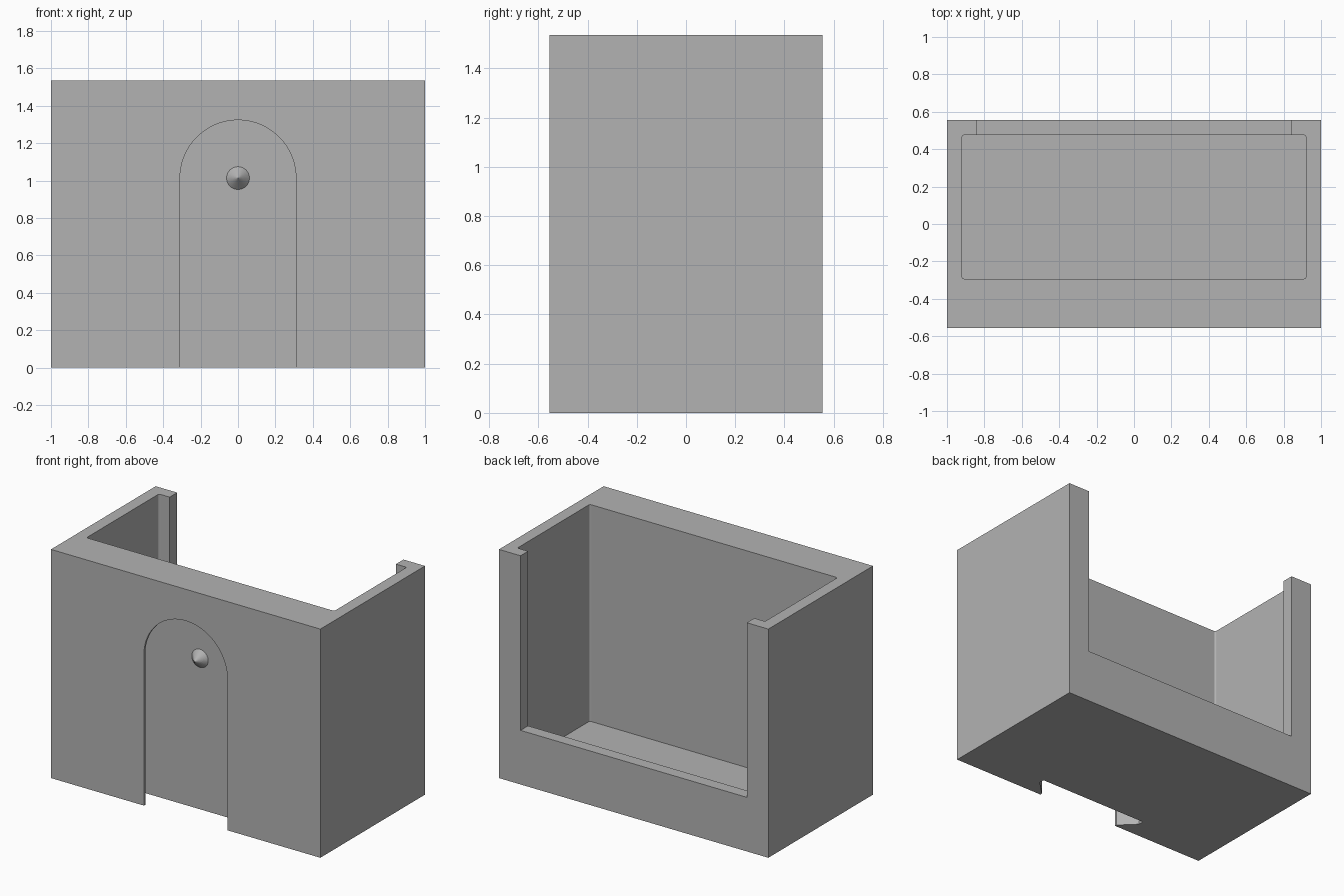
import bpy, bmesh, math

if "Cube" in bpy.data.objects:
    bpy.data.objects.remove(bpy.data.objects["Cube"])

W, D, H = 1.0, 0.555, 1.535      # half width, half depth, height
WALL = 0.08
FRONT_WALL = 0.262               # thick front wall that holds the slot
SLOT_Z, SLOT_DEPTH = 1.013, 0.152

grey = bpy.data.materials.new("grey plastic")
grey.diffuse_color = (0.45, 0.45, 0.45, 1)
grey.use_nodes = True
grey.node_tree.nodes["Principled BSDF"].inputs["Base Color"].default_value = grey.diffuse_color


def finish(bm, name):
    bmesh.ops.recalc_face_normals(bm, faces=bm.faces)
    mesh = bpy.data.meshes.new(name)
    bm.to_mesh(mesh)
    bm.free()
    mesh.materials.append(grey)
    obj = bpy.data.objects.new(name, mesh)
    bpy.context.collection.objects.link(obj)
    return obj


def loft(name, loops):
    """Closed solid through matching point loops."""
    bm = bmesh.new()
    rings = [[bm.verts.new(p) for p in loop] for loop in loops]
    n = len(rings[0])
    for a, b in zip(rings, rings[1:]):
        for i in range(n):
            j = (i + 1) % n
            bm.faces.new((a[i], a[j], b[j], b[i]))
    bm.faces.new(rings[0])
    bm.faces.new(rings[-1])
    return finish(bm, name)


def box(name, x0, x1, y0, y1, z0, z1):
    base = [(x0, y0), (x1, y0), (x1, y1), (x0, y1)]
    return loft(name, [[(x, y, z) for x, y in base] for z in (z0, z1)])


def arch(r, y, segs=56):
    """Round-topped slot outline, running below the underside."""
    arc = [(r * math.cos(math.pi * i / segs), y,
            SLOT_Z + r * math.sin(math.pi * i / segs)) for i in range(segs + 1)]
    return [(r, y, -0.1)] + arc + [(-r, y, -0.1)]


def rounded_rect(x0, x1, y0, y1, r, z, segs=5):
    pts = []
    for k, (cx, cy) in enumerate([(x1 - r, y1 - r), (x0 + r, y1 - r),
                                  (x0 + r, y0 + r), (x1 - r, y0 + r)]):
        for i in range(segs + 1):
            a = math.pi / 2 * (k + i / segs)
            pts.append((cx + r * math.cos(a), cy + r * math.sin(a), z))
    return pts


# Bin body
body = box("bin_body", -W, W, -D, D, 0, H)

# Inner cavity, low opening in the back wall, undercut mounting slot in the front
cavity = loft("cavity_cutter", [
    rounded_rect(-W + WALL, W - WALL, -D + FRONT_WALL, D - WALL, 0.012, z)
    for z in (WALL, H + 0.1)])
opening = box("opening_cutter", -0.84, 0.84, D - WALL - 0.05, D + 0.1, 0.363, H + 0.1)
slot = loft("slot_cutter", [
    arch(r, -D + d) for r, d in
    [(0.31, -0.05), (0.31, 0.015), (0.411, 0.114), (0.411, SLOT_DEPTH)]])

for cutter in (cavity, opening, slot):
    mod = body.modifiers.new(cutter.name, 'BOOLEAN')
    mod.operation, mod.solver, mod.object = 'DIFFERENCE', 'EXACT', cutter
    bpy.context.view_layer.objects.active = body
    bpy.ops.object.modifier_apply(modifier=mod.name)
    bpy.data.objects.remove(cutter)

# Small locating cone on the slot's back face
bm = bmesh.new()
y = -D + SLOT_DEPTH
tip = bm.verts.new((0, y - 0.061, SLOT_Z))
ring = [bm.verts.new((0.061 * math.cos(math.tau * i / 40), y,
                      SLOT_Z + 0.061 * math.sin(math.tau * i / 40))) for i in range(40)]
for i in range(40):
    bm.faces.new((ring[i], ring[(i + 1) % 40], tip))
finish(bm, "locating_cone")
